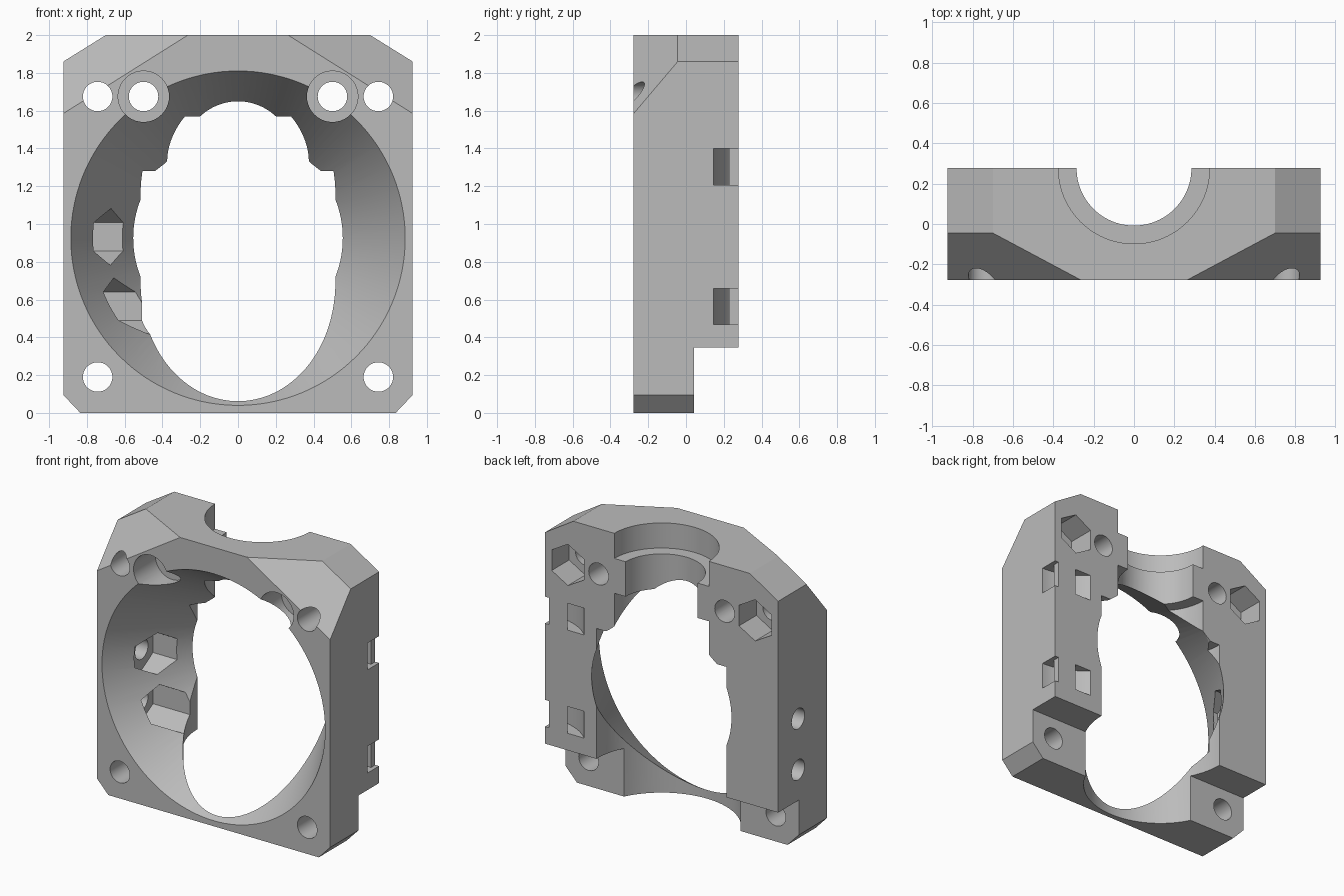
import bpy, bmesh, math
from mathutils import Matrix, Vector

if "Cube" in bpy.data.objects:
    bpy.data.objects.remove(bpy.data.objects["Cube"])

W, D = 0.925, 0.277          # half width and half depth of the housing

grey = bpy.data.materials.new("matt_grey")
grey.use_nodes = True
grey.diffuse_color = (0.5, 0.5, 0.5, 1)
grey.node_tree.nodes["Principled BSDF"].inputs["Base Color"].default_value = (0.5, 0.5, 0.5, 1)


def make(name, bm):
    bmesh.ops.recalc_face_normals(bm, faces=bm.faces)
    mesh = bpy.data.meshes.new(name)
    bm.to_mesh(mesh)
    bm.free()
    mesh.materials.append(grey)
    obj = bpy.data.objects.new(name, mesh)
    bpy.context.collection.objects.link(obj)
    return obj


# Housing block: chamfered outline pushed through the depth
bm = bmesh.new()
half = [(0.835, 0), (W, 0.095), (W, 1.86), (0.70, 2)]
outline = half + [(-x, z) for x, z in reversed(half)]
face = bm.faces.new([bm.verts.new((x, -D, z)) for x, z in outline])
res = bmesh.ops.extrude_face_region(bm, geom=[face])
bmesh.ops.translate(bm, vec=(0, 2 * D, 0),
                    verts=[v for v in res["geom"] if isinstance(v, bmesh.types.BMVert)])
bmesh.ops.recalc_face_normals(bm, faces=bm.faces)

# Sloping cuts on the two upper front corners
for s in (1, -1):
    a, b, c = Vector((s * 0.265, -D, 2)), Vector((s * W, -D, 1.585)), Vector((s * 0.70, -0.045, 2))
    n = (b - a).cross(c - a).normalized()
    if n.y > 0:
        n = -n
    bmesh.ops.bisect_plane(bm, geom=bm.verts[:] + bm.edges[:] + bm.faces[:],
                           plane_co=a, plane_no=n, clear_outer=True)
    bmesh.ops.holes_fill(bm, edges=[e for e in bm.edges if e.is_boundary])
body = make("duct_housing", bm)


def cut(bm):
    """Subtract the given solid from the housing."""
    tool = make("cutter", bm)
    tool.hide_render = True
    mod = body.modifiers.new("cut", "BOOLEAN")
    mod.operation, mod.solver, mod.object = "DIFFERENCE", "EXACT", tool
    bpy.context.view_layer.objects.active = body
    bpy.ops.object.modifier_apply(modifier=mod.name)
    bpy.data.objects.remove(tool)


def cut_box(lo, hi):
    lo, hi = Vector(lo), Vector(hi)
    bm = bmesh.new()
    bmesh.ops.create_cube(bm, size=1, matrix=Matrix.Translation((lo + hi) / 2)
                          @ Matrix.Diagonal((hi - lo).to_4d()))
    cut(bm)


def cut_rod(axis, start, end, a, z, r, sides=40, r_end=None):
    """Rod along x or y from start to end; a is the other ground coordinate."""
    mid = (start + end) / 2
    if axis == "y":
        m = Matrix.Translation((a, mid, z)) @ Matrix.Rotation(math.pi / 2, 4, "X")
    else:
        m = (Matrix.Translation((mid, a, z)) @ Matrix.Rotation(math.pi / 2, 4, "Y")
             @ Matrix.Rotation(math.pi / 2, 4, "Z"))
    bm = bmesh.new()
    bmesh.ops.create_cone(bm, cap_ends=True, segments=sides, depth=end - start,
                          radius1=r_end or r, radius2=r, matrix=m)
    cut(bm)


def cut_lathe(profile, x, y, closed=False):
    """Turn a (radius, z) profile around a vertical axis."""
    bm = bmesh.new()
    vs = [bm.verts.new((x + r, y, z)) for r, z in profile]
    pairs = list(zip(vs, vs[1:])) + ([(vs[-1], vs[0])] if closed else [])
    edges = [bm.edges.new(p) for p in pairs]
    bmesh.ops.spin(bm, geom=vs + edges, cent=(x, y, 0), axis=(0, 0, 1),
                   angle=2 * math.pi, steps=96)
    bmesh.ops.remove_doubles(bm, verts=bm.verts, dist=1e-5)
    cut(bm)


# Tapered air bore, wide at the front
cut_rod("y", -D - 0.1, D + 0.1, 0, 0.925, 0.945, sides=128, r_end=0.495)

# Upright seat: wide cooler, lower collar, neck, upper collar
cut_lathe([(0, -0.1), (0.517, -0.1), (0.517, 1.28), (0.44, 1.28), (0.375, 1.33),
           (0.375, 1.57), (0.285, 1.57), (0.285, 1.82), (0.375, 1.82),
           (0.375, 2.1), (0, 2.1)], 0, D)

# Step along the lower back
cut_box((-1.2, 0.043, -0.2), (1.2, 0.5, 0.345))

# Bolt holes, nut pockets at the back and head recesses at the front
for s in (1, -1):
    for x, z in ((0.743, 0.19), (0.743, 1.675), (0.5, 1.675)):
        cut_rod("y", -0.5, 0.5, s * x, z, 0.078)
    cut_rod("y", 0.08, 0.5, s * 0.743, 1.675, 0.148, sides=6)
    cut_rod("y", -0.5, -0.03, s * 0.5, 1.675, 0.135)

# Side screws with nut pockets opening into the bore
for z in (0.565, 0.932):
    cut_rod("x", -1.1, -0.5, 0.05, z, 0.073)
    cut_rod("x", -0.80, -0.45, 0.05, z, 0.15, sides=6)

# Curved strap slots around the back edge
for z in (0.467, 1.207):
    top = z + 0.192
    cut_lathe([(0.348, z), (0.43, z), (0.43, top), (0.348, top)], W, 0.575, closed=True)
    cut_box((0.895, 0.16, z), (1.1, 0.5, top))

# Smooth the round walls, keep the edges crisp
bpy.ops.object.select_all(action="DESELECT")
body.select_set(True)
bpy.context.view_layer.objects.active = body
bpy.ops.object.shade_smooth_by_angle(angle=math.radians(25))
